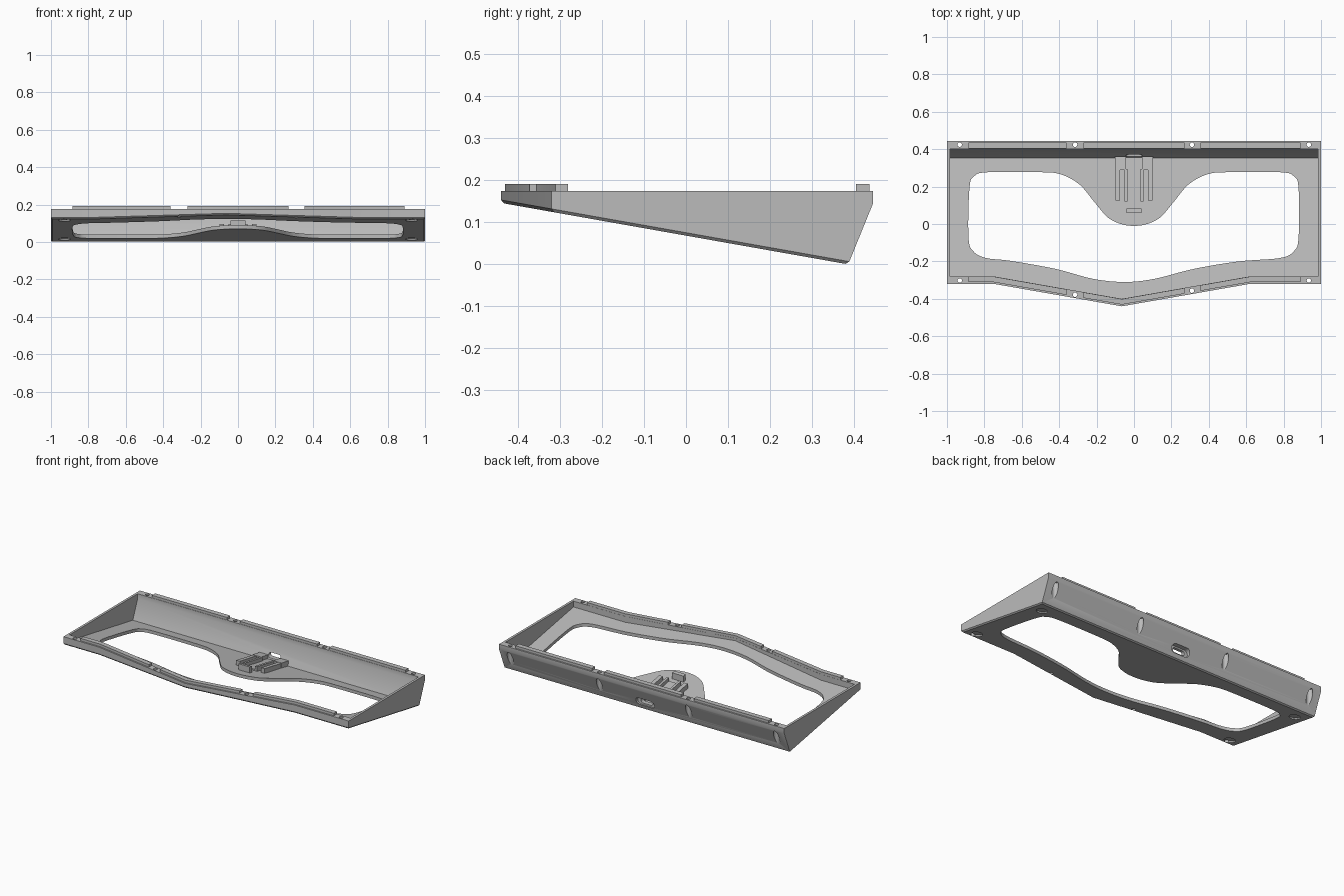
import bpy, bmesh, math
from mathutils import Vector

if "Cube" in bpy.data.objects:
    bpy.data.objects.remove(bpy.data.objects["Cube"])

grey = bpy.data.materials.new("mid grey plastic")
grey.use_nodes = True
grey.diffuse_color = (0.5, 0.5, 0.5, 1)
grey.node_tree.nodes["Principled BSDF"].inputs["Base Color"].default_value = (0.5, 0.5, 0.5, 1)

TOP = 0.175
SLOPE = -0.177          # underside falls toward the back
BACK_FOOT = 0.386       # y where underside meets the back wall
FLOOR = 0.02            # floor thickness
SCREWS = (-0.932, -0.315, 0.31, 0.935)
LIPS = ((-0.885, -0.36), (-0.27, 0.27), (0.355, 0.89))


def under_z(y):
    return SLOPE * (y - BACK_FOOT)


def front_y(x, base):
    # straight ends with a shallow pointed centre
    return base - 0.12 * max(0, 1 - abs(x + 0.065) / 0.685)


def upright(x, y, z):
    return x, y, z


def on_floor(x, y, h):
    # height measured from the sloping floor
    return x, y, under_z(y) + FLOOR + h


def through_back(x, z, y):
    return x, y, z


def finish(name, bm):
    bmesh.ops.recalc_face_normals(bm, faces=bm.faces)
    mesh = bpy.data.meshes.new(name)
    bm.to_mesh(mesh)
    bm.free()
    mesh.materials.append(grey)
    ob = bpy.data.objects.new(name, mesh)
    bpy.context.collection.objects.link(ob)
    return ob


def prism_bm(outline, low, high, place=upright):
    bm = bmesh.new()
    a = [bm.verts.new(place(x, y, low)) for x, y in outline]
    b = [bm.verts.new(place(x, y, high)) for x, y in outline]
    bm.faces.new(a)
    bm.faces.new(b)
    n = len(a)
    for i in range(n):
        j = (i + 1) % n
        bm.faces.new((a[i], a[j], b[j], b[i]))
    bmesh.ops.recalc_face_normals(bm, faces=bm.faces)
    return bm


def prism(name, outline, low, high, place=upright):
    return finish(name, prism_bm(outline, low, high, place))


def rect(x0, x1, y0, y1):
    return [(x0, y0), (x1, y0), (x1, y1), (x0, y1)]


def circle(x, y, r, n=32):
    return [(x + r * math.cos(math.tau * i / n), y + r * math.sin(math.tau * i / n)) for i in range(n)]


def slot(width, height, z):
    # pill outline: half circles on both ends
    r = height / 2
    pts = []
    for i in range(18):
        a = -math.pi / 2 + math.pi * (i % 9) / 8 + (math.pi if i > 8 else 0)
        side = 1 if i < 9 else -1
        pts.append((side * (width / 2 - r) + r * math.cos(a), z + r * math.sin(a)))
    return pts


def smooth_loop(points, steps=6):
    # closed Catmull-Rom curve
    p = [Vector(q) for q in points]
    n = len(p)
    out = []
    for i in range(n):
        a, b, c, d = p[i - 1], p[i], p[(i + 1) % n], p[(i + 2) % n]
        for s in range(steps):
            t = s / steps
            out.append(tuple(0.5 * (2 * b + (c - a) * t + (2 * a - 5 * b + 4 * c - d) * t * t
                                    + (3 * b - a - 3 * c + d) * t ** 3)))
    return out


def slice_below(bm, point, normal):
    # remove what lies beyond the plane and close the cut
    geom = bm.verts[:] + bm.edges[:] + bm.faces[:]
    cut = bmesh.ops.bisect_plane(bm, geom=geom, dist=1e-5, plane_co=point, plane_no=normal, clear_outer=True)
    edges = [e for e in cut["geom_cut"] if isinstance(e, bmesh.types.BMEdge)]
    bmesh.ops.contextual_create(bm, geom=edges)


def wedge(half_width, front, back, knee, lift, high):
    xs = (-half_width, -0.75, -0.065, 0.62, half_width)
    outline = [(x, front_y(x, front)) for x in xs] + [(half_width, back), (-half_width, back)]
    bm = prism_bm(outline, -0.2, high)
    slice_below(bm, (0, BACK_FOOT, lift), (0, SLOPE, -1))
    slice_below(bm, (0, back, knee), (0, 0.145, -0.059))
    return bm


def cut(target, cutter):
    mod = target.modifiers.new("cut", "BOOLEAN")
    mod.operation = "DIFFERENCE"
    mod.solver = "EXACT"
    mod.object = cutter
    bpy.context.view_layer.objects.active = target
    bpy.ops.object.modifier_apply(modifier=mod.name)
    bpy.data.objects.remove(cutter)


# Tray shell: chamfered wedge with a hollow
bm = wedge(1.0, -0.32, 0.445, 0.145, 0, TOP)
bottom_edges = [e for e in bm.edges if all(abs(v.co.z - under_z(v.co.y)) < 1e-4 for v in e.verts)]
bmesh.ops.bevel(bm, geom=bottom_edges, offset=0.007, segments=1, affect="EDGES")
tray = finish("tray", bm)
cut(tray, finish("hollow", wedge(0.985, -0.28, 0.402, 0.145, FLOOR, 0.3)))

# Large floor opening leaving a rounded tongue at the back
opening = [(-0.885, -0.07), (-0.86, -0.145), (-0.79, -0.182), (-0.66, -0.197), (-0.42, -0.24),
           (-0.22, -0.293), (-0.05, -0.31), (0.11, -0.293), (0.32, -0.24), (0.56, -0.2),
           (0.78, -0.182), (0.855, -0.145), (0.88, -0.07)]
back_edge = [(0.88, 0.19), (0.855, 0.255), (0.78, 0.277), (0.5, 0.277), (0.39, 0.265), (0.29, 0.21),
             (0.21, 0.115), (0.14, 0.035), (0.07, 0)]
opening += back_edge + [(0, -0.01)] + [(-x, y) for x, y in reversed(back_edge)]
cut(tray, prism("opening", smooth_loop(opening), -0.1, 0.172))

# Screw holes with wide relief pockets in the back wall
for x in SCREWS:
    cut(tray, prism("screw_hole", circle(x, front_y(x, -0.302), 0.012, 20), -0.1, 0.3))
    cut(tray, prism("screw_hole", circle(x, 0.424, 0.012, 20), -0.1, 0.3))
    cut(tray, prism("relief", circle(x, 0.424, 0.0185), -0.1, 0.15))

# Shallow foot recesses under the corners
for x in (-0.928, 0.928):
    for y in (-0.268, 0.3):
        cut(tray, prism("foot_recess", circle(x, y, 0.032), -0.1, -0.012, on_floor))

# Cable port through the back wall
cut(tray, prism("port_recess", slot(0.13, 0.05, 0.056), 0.39, 0.5, through_back))
cut(tray, prism("port_hole", slot(0.085, 0.03, 0.056), 0.3, 0.5, through_back))

parts = [tray]

# Raised lips on the front and back rims
for i, (x0, x1) in enumerate(LIPS):
    xs = [x0] + [k for k in (-0.75, -0.065, 0.62) if x0 < k < x1] + [x1]
    outline = [(x, front_y(x, -0.311)) for x in xs] + [(x, front_y(x, -0.281)) for x in reversed(xs)]
    parts.append(prism(f"front_lip_{i + 1}", outline, 0.168, 0.191))
    parts.append(prism(f"back_lip_{i + 1}", rect(x0, x1, 0.404, 0.436), 0.168, 0.191))

# Board holder on the tongue
for side, s in (("left", 1), ("right", -1)):
    for name, x0, x1, y0, y1, h in (("holder_block", 0.042, 0.102, 0.29, 0.362, 0.032),
                                    ("holder_arm", 0.075, 0.1, 0.125, 0.295, 0.03),
                                    ("holder_rib", 0.035, 0.05, 0.12, 0.295, 0.03)):
        parts.append(prism(f"{side}_{name}", rect(s * x0, s * x1, y0, y1), -0.008, h, on_floor))
parts.append(prism("holder_plate", rect(-0.042, 0.042, 0.12, 0.37), -0.008, 0.008, on_floor))
parts.append(prism("holder_stop", rect(-0.04, 0.04, 0.06, 0.082), -0.008, 0.038, on_floor))

for ob in bpy.context.selected_objects:
    ob.select_set(False)
for ob in parts:
    ob.select_set(True)
bpy.context.view_layer.objects.active = tray
bpy.ops.object.shade_smooth_by_angle(angle=math.radians(25))
